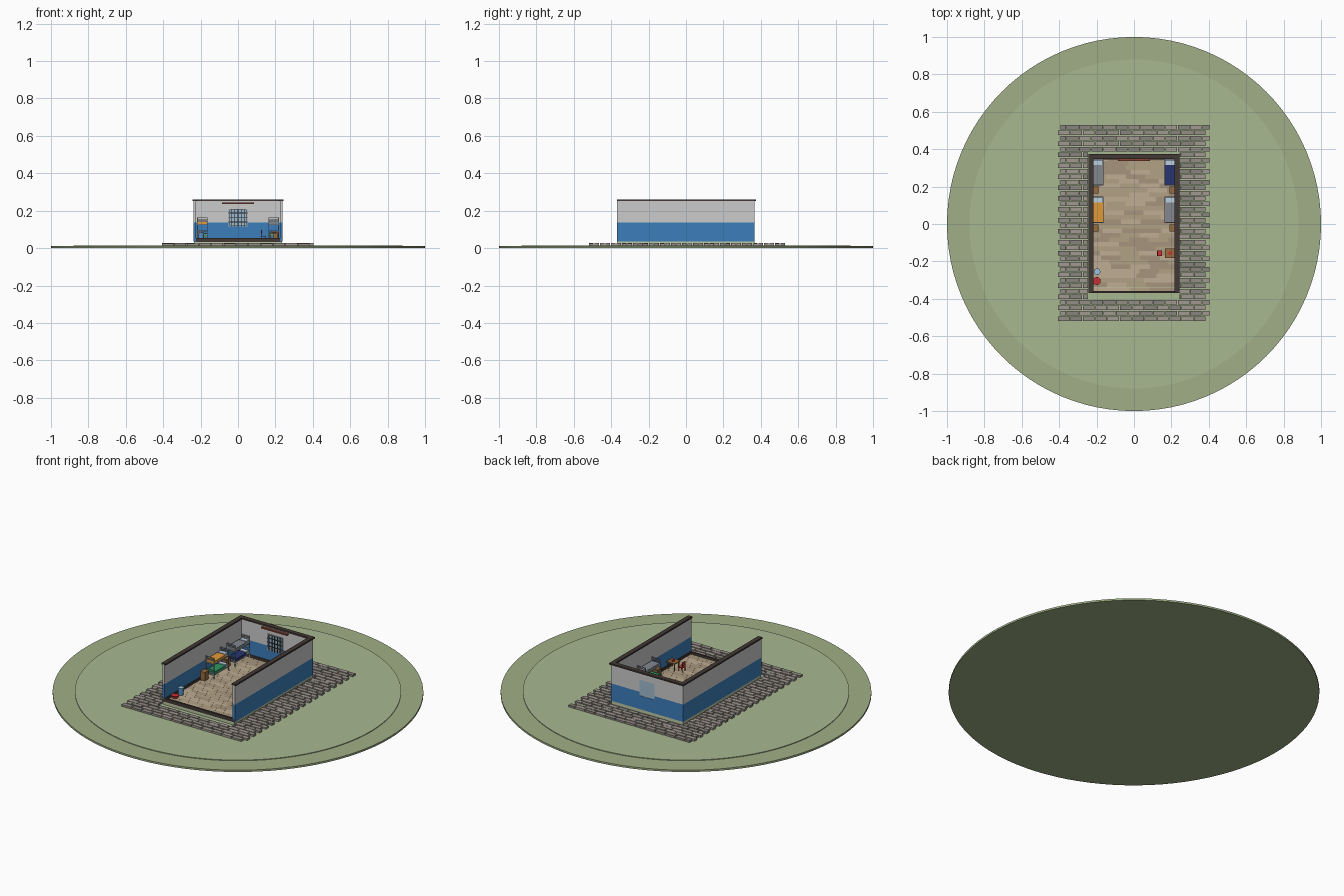
import bpy, bmesh, random
from mathutils import Matrix, Vector

if "Cube" in bpy.data.objects:
    bpy.data.objects.remove(bpy.data.objects["Cube"])
random.seed(4)
mats = {}
COL = dict(
    rim=(.35, .43, .24), grass=(.39, .48, .28), slab=(.50, .58, .38),
    blue=(.045, .21, .50), wall=(.66, .68, .69), dark=(.055, .04, .035),
    stone0=(.30, .27, .24), stone1=(.36, .32, .29), stone2=(.25, .23, .21),
    wood0=(.45, .36, .24), wood1=(.52, .42, .29), wood2=(.38, .30, .20),
    cabinet=(.32, .15, .05), steel=(.38, .41, .45), pane=(.35, .50, .62),
    bar=(.06, .08, .11), rod=(.25, .06, .035), red=(.60, .03, .03),
    bucket=(.10, .32, .65), water=(.35, .60, .80), pillow=(.50, .63, .75),
    orange=(.75, .32, .04), green=(.03, .30, .12), navy=(.02, .035, .16),
    grey=(.23, .25, .28))


def mat(name):
    if name not in mats:
        mats[name] = bpy.data.materials.new(name)
        mats[name].diffuse_color = (*COL[name], 1)
    return mats[name]


def finish(bm, name, color):
    me = bpy.data.meshes.new(name)
    bm.to_mesh(me)
    bm.free()
    ob = bpy.data.objects.new(name, me)
    bpy.context.collection.objects.link(ob)
    me.materials.append(mat(color))
    return ob


def boxes(name, color, items):
    """One object from (x0, x1, y0, y1, z0, z1) boxes."""
    bm = bmesh.new()
    for x0, x1, y0, y1, z0, z1 in items:
        m = Matrix.Translation(((x0 + x1) / 2, (y0 + y1) / 2, (z0 + z1) / 2))
        bmesh.ops.create_cube(bm, size=1, matrix=m @ Matrix.Diagonal((x1 - x0, y1 - y0, z1 - z0, 1)))
    return finish(bm, name, color)


def cyl(name, color, x, y, z0, z1, r0, r1=None, n=24):
    bm = bmesh.new()
    bmesh.ops.create_cone(bm, cap_ends=True, segments=n, radius1=r0, radius2=r1 or r0,
                          depth=z1 - z0, matrix=Matrix.Translation((x, y, (z0 + z1) / 2)))
    for f in bm.faces:
        f.smooth = len(f.verts) == 4
    return finish(bm, name, color)


# Ground discs and foundation
cyl("ground_rim", "rim", 0, 0, 0, .011, 1, n=96)
cyl("ground_lawn", "grass", 0, 0, .009, .015, .88, n=96)
boxes("foundation", "slab", [(-.236, .236, -.368, .365, .012, .036)])

# Staggered paving around the house
stones = {0: [], 1: [], 2: []}
for row in range(36):
    y = -.518 + row * .0292
    x = -.405 + (row % 2) * .012
    end = x + .80
    while x < end - .02:
        x1 = min(x + .066, end)
        if row % 2 and x < -.39:
            x1 = x + .033
        spans = [(x, x1)]
        if -.41 < y < .36:
            spans = [(x, min(x1, -.242)), (max(x, .242), x1)]
        for a, b in spans:
            if b - a > .008:
                stones[random.randrange(3)].append(
                    (a, b - .004, y, y + .024, .012, .025 + random.random() * .003))
        x = x1
for k, items in stones.items():
    boxes(f"paving_stones_{k}", f"stone{k}", items)

# Floor boards
boards = {0: [], 1: [], 2: []}
for row in range(30):
    y = -.362 + row * .0241
    x = -.226 - random.random() * .08
    while x < .226:
        x1 = x + .105
        boards[random.randrange(3)].append(
            (max(x, -.226), min(x1, .226), y, y + .0238, .033, .040))
        x = x1
for k, items in boards.items():
    boxes(f"floor_boards_{k}", f"wood{k}", items)


# Walls: two colour bands, back wall has a window opening
def shell(z0, z1, t0=.224, t1=.238, back=(.352, .366)):
    return [(-t1, -t0, -.37, back[1], z0, z1), (t0, t1, -.37, back[1], z0, z1)]


W, Z0, Z1 = .05, .115, .21
by = (.352, .366)
boxes("lower_walls", "blue", shell(.035, .138) + [
    (-.224, -W, *by, .035, .138), (W, .224, *by, .035, .138), (-W, W, *by, .035, Z0)])
boxes("upper_walls", "wall", shell(.138, .252) + [
    (-.224, -W, *by, .138, .252), (W, .224, *by, .138, .252), (-W, W, *by, Z1, .252)])
boxes("wall_caps", "dark", shell(.251, .260, .217, .244, (0, .374)) + [
    (-.217, .217, .347, .374, .251, .260)])
boxes("skirting", "dark", [(-.225, -.219, -.36, .353, .038, .054), (.219, .225, -.36, .353, .038, .054),
                           (-.22, .22, .346, .353, .038, .054)])
boxes("threshold", "dark", [(-.236, .236, -.37, -.358, .033, .053)])

# Window with bars, and rod above
boxes("window_pane", "pane", [(-W, W, .357, .364, Z0, Z1)])
boxes("window_frame", "steel", [(-W, -W + .006, .346, .358, Z0, Z1), (W - .006, W, .346, .358, Z0, Z1),
                                (-W, W, .346, .358, Z0, Z0 + .006), (-W, W, .346, .358, Z1 - .006, Z1)])
boxes("window_bars", "bar", [(x - .0018, x + .0018, .343, .347, Z0, Z1) for x in (-.036, -.018, 0, .018, .036)]
      + [(-W, W, .343, .347, z - .002, z + .002) for z in (.14, .163, .188)])
boxes("curtain_rod", "rod", [(-.085, .085, .338, .352, .237, .245)])


# Bunk beds
def bunk(name, side, y0, upper, lower):
    y1 = y0 + .142
    xa, xb = sorted((side * .163, side * .219))
    r = .004
    frame = [(x, x + r, y, y + r, .04, .165) for x in (xa, xb - r) for y in (y0, y1 - r)]
    for y in (y0, y1 - r):
        frame += [(xa, xb, y, y + r, z, z + .003) for z in (.072, .09, .145, .154, .162)]
    for z in (.060, .124):
        frame.append((xa, xb, y0, y1, z, z + .006))
    boxes(name + "_frame", "steel", frame)
    for lvl, z, c in (("upper", .129, upper), ("lower", .065, lower)):
        boxes(f"{name}_{lvl}_blanket", c, [(xa + .001, xb - .001, y0 + .005, y1 - .032, z, z + .014)])
        boxes(f"{name}_{lvl}_mattress", "wall", [(xa + .003, xb - .003, y0 + .006, y1 - .005, z, z + .010)])
        boxes(f"{name}_{lvl}_pillow", "pillow", [(xa + .005, xb - .005, y1 - .030, y1 - .006, z + .009, z + .017)])


bunk("left_back_bunk", -1, .206, "grey", "navy")
bunk("left_front_bunk", -1, .006, "orange", "green")
bunk("right_back_bunk", 1, .206, "navy", "orange")
bunk("right_front_bunk", 1, .006, "grey", "green")

# Bedside cabinets
for s, nm in ((-1, "left"), (1, "right")):
    for i, y in enumerate((.163, -.040)):
        xa, xb = sorted((s * .190, s * .219))
        boxes(f"{nm}_cabinet_{i}", "cabinet", [(xa, xb, y, y + .036, .04, .086),
                                               (xa - .001, xb + .001, y - .001, y + .037, .086, .090)])

# Table with a red dish, and a red chair
boxes("table", "cabinet", [(.165, .219, -.182, -.130, .078, .084)] + [
    (x, x + .005, y, y + .005, .04, .079) for x in (.168, .211) for y in (-.179, -.138)])
cyl("table_dish", "red", .193, -.156, .084, .090, .008, .010, 16)
boxes("chair", "red", [(.123, .150, -.170, -.142, .062, .066), (.123, .127, -.170, -.142, .076, .096)] + [
    (x, x + .003, y, y + .003, .04, .063) for x in (.123, .147) for y in (-.170, -.145)] + [
    (.123, .126, y, y + .003, .063, .078) for y in (-.170, -.145)])

# Water bucket and basin by the left wall
cyl("bucket", "bucket", -.197, -.255, .04, .082, .014, .017)
cyl("bucket_water", "water", -.197, -.255, .081, .083, .015)
cyl("basin", "red", -.199, -.305, .04, .055, .015, .021)

for m in bpy.data.materials:
    if m.users and not m.is_grease_pencil:
        m.use_nodes = True
        m.node_tree.nodes["Principled BSDF"].inputs["Base Color"].default_value = m.diffuse_color
